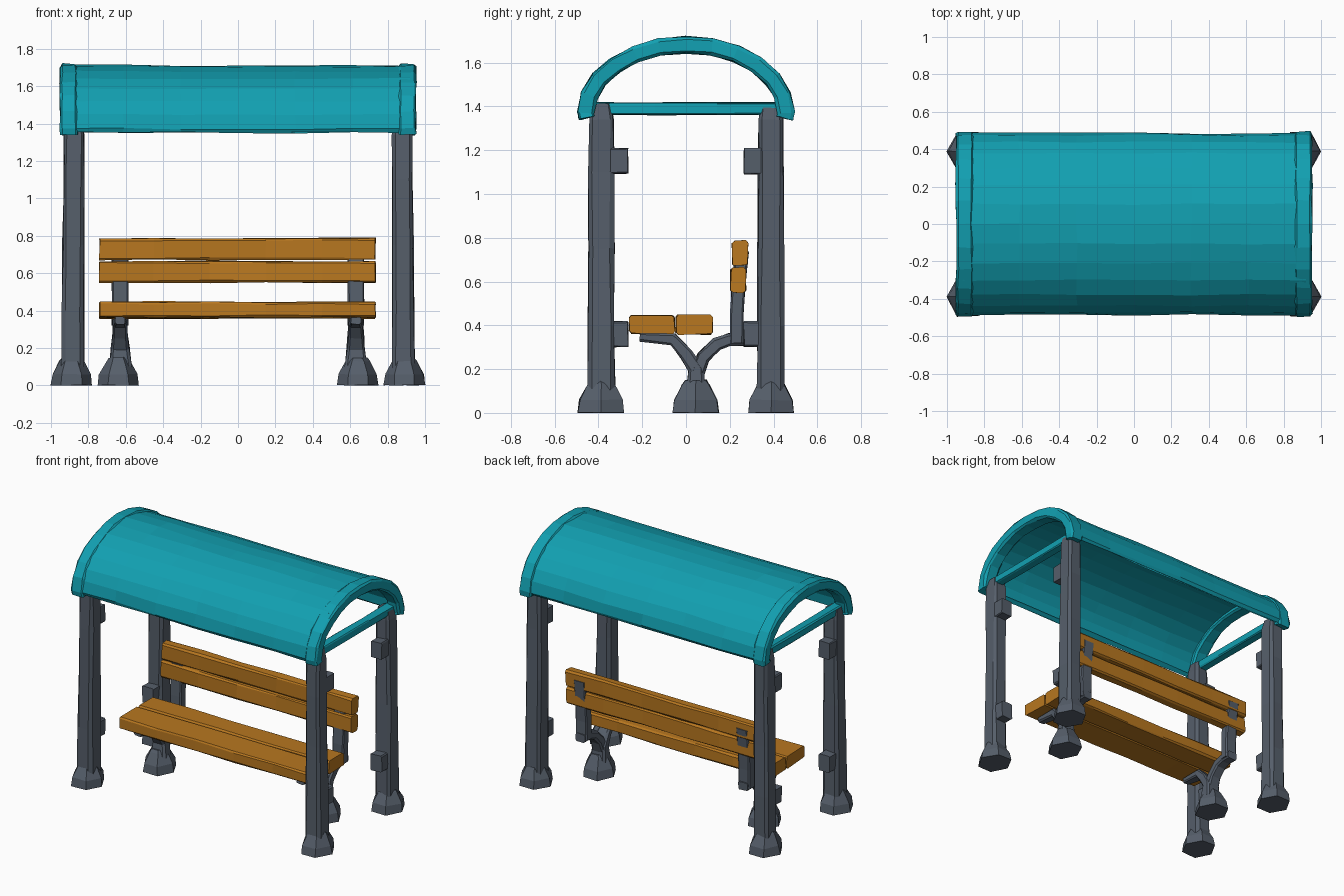
import bpy, math, random
from mathutils import Vector

if "Cube" in bpy.data.objects:
    bpy.data.objects.remove(bpy.data.objects["Cube"])

random.seed(4)


def material(name, rgb):
    m = bpy.data.materials.new(name)
    m.diffuse_color = (*rgb, 1)
    m.use_nodes = True
    m.node_tree.nodes["Principled BSDF"].inputs["Base Color"].default_value = m.diffuse_color
    return m


TEAL = material("teal canopy", (0.006, 0.35, 0.44))
GREY = material("slate grey", (0.092, 0.113, 0.145))
WOOD = material("orange wood", (0.48, 0.185, 0.014))


def loft(name, rings, mat, jitter=0.0):
    """Skin a list of equal-length rings, cap both ends, roughen slightly."""
    n = len(rings[0])
    verts = [Vector(p) + Vector([random.uniform(-jitter, jitter) for _ in range(3)])
             for r in rings for p in r]
    for v in verts:
        v.z = max(v.z, 0)
    faces = []
    for i in range(len(rings) - 1):
        for j in range(n):
            k = (j + 1) % n
            faces.append((i * n + j, i * n + k, (i + 1) * n + k, (i + 1) * n + j))
    faces.append(tuple(reversed(range(n))))
    faces.append(tuple(range((len(rings) - 1) * n, len(rings) * n)))
    me = bpy.data.meshes.new(name)
    me.from_pydata(verts, [], faces)
    me.materials.append(mat)
    import bmesh
    bm = bmesh.new()
    bm.from_mesh(me)
    bmesh.ops.recalc_face_normals(bm, faces=bm.faces)
    bm.to_mesh(me)
    bm.free()
    ob = bpy.data.objects.new(name, me)
    bpy.context.collection.objects.link(ob)
    return ob


def chamfered(w, t, c):
    """Rectangle section with half sizes w, t and cut corners."""
    return [(w - c, -t), (w, c - t), (w, t - c), (w - c, t),
            (c - w, t), (-w, t - c), (-w, c - t), (c - w, -t)]


def sweep(name, path, section, mat, side, jitter=0.0, scales=None):
    """Carry a section along a path; 'side' is the section's first axis."""
    pts = [Vector(p) for p in path]
    side = Vector(side)
    rings = []
    for i, p in enumerate(pts):
        t = (pts[min(i + 1, len(pts) - 1)] - pts[max(i - 1, 0)]).normalized()
        up = t.cross(side).normalized()
        s = scales[i] if scales else 1
        rings.append([p + side * u * s + up * v * s for u, v in section])
    return loft(name, rings, mat, jitter)


def foot(name, x, y):
    """Six-sided tapered footing."""
    rings = []
    for z, r in ((0, 0.11), (0.06, 0.102), (0.13, 0.064), (0.15, 0.05)):
        rings.append([(x + r * math.cos(a * math.pi / 3),
                       y + r * 1.1 * math.sin(a * math.pi / 3), z) for a in range(6)])
    loft(name, rings, GREY, 0.003)


def arch(a, b, z0, low, n=14):
    """Half-ellipse path across the shelter, starting and ending at height low."""
    mid = [(-a * math.cos(math.pi * i / n), z0 + b * math.sin(math.pi * i / n))
           for i in range(n + 1)]
    return [(-a + 0.005, low)] + mid + [(a - 0.005, low)]


X, Y = (1, 0, 0), (0, 1, 0)

# posts, footings and panel clips
for sx, sname in ((-1, "left"), (1, "right")):
    for sy, yname in ((-1, "front"), (1, "back")):
        px, py = sx * 0.885, sy * 0.387
        tag = f"{yname}_{sname}"
        foot(f"{tag}_footing", sx * 0.89, sy * 0.389)
        zs = (0.08, 0.4, 0.75, 1.1, 1.34, 1.41)
        sweep(f"{tag}_post", [(px - sx * 0.006 * z, py, z) for z in zs],
              chamfered(0.058, 0.06, 0.018), GREY, X, 0.004,
              (1.04, 1, 0.98, 0.95, 0.92, 0.7))
        for z in (0.36, 1.15):
            sweep(f"{tag}_panel_clip", [(px, sy * 0.36, z), (px, sy * 0.265, z)],
                  chamfered(0.042, 0.058, 0.006), GREY, X, 0.003)

# canopy shell: thin curved sheet
xs = [-0.92 + 1.84 * i / 6 for i in range(7)]
shell = [(x, 0.02) for x in xs] + [(x, -0.02) for x in reversed(xs)]
sweep("canopy_shell", [(0, y, z) for y, z in arch(0.467, 0.322, 1.37, 1.365)],
      shell, TEAL, X, 0.005)

# canopy end rims and cross bars
for sx, sname in ((-1, "left"), (1, "right")):
    sweep(f"{sname}_canopy_rim",
          [(sx * 0.905, y, z) for y, z in arch(0.457, 0.312, 1.37, 1.347, 12)],
          chamfered(0.047, 0.038, 0.012), TEAL, X, 0.004)
    sweep(f"{sname}_cross_bar",
          [(sx * 0.885, y, 1.39) for y in (-0.42, -0.14, 0.14, 0.42)],
          chamfered(0.032, 0.028, 0.008), TEAL, X, 0.003)


def plank(name, y, z, hy, hz):
    sweep(name, [(x, y, z) for x in (-0.74, -0.45, -0.15, 0.15, 0.45, 0.735)],
          chamfered(hy, hz, 0.01), WOOD, Y, 0.004)


# bench planks
plank("front_seat_plank", -0.155, 0.405, 0.103, 0.041)
plank("rear_seat_plank", 0.037, 0.403, 0.084, 0.044)
plank("lower_back_plank", 0.238, 0.607, 0.034, 0.057)
plank("upper_back_plank", 0.246, 0.729, 0.035, 0.057)

# bench supports: footing, stem with forked arms, backrest upright
for sx, sname in ((-1, "left"), (1, "right")):
    x = sx * 0.63
    foot(f"{sname}_bench_footing", sx * 0.64, 0.045)
    sec = chamfered(0.046, 0.034, 0.012)
    front = [(0.045, 0.1), (0.045, 0.2), (0.0, 0.27), (-0.06, 0.335), (-0.21, 0.347)]
    back = [(0.045, 0.17), (0.08, 0.255), (0.14, 0.315), (0.2, 0.335), (0.27, 0.335)]
    sweep(f"{sname}_bench_front_arm", [(x, y, z) for y, z in front], sec, GREY, X,
          0.003, (1.3, 1.05, 0.9, 0.8, 0.6))
    sweep(f"{sname}_bench_back_arm", [(x, y, z) for y, z in back], sec, GREY, X,
          0.003, (1, 0.9, 0.85, 0.85, 0.8))
    sweep(f"{sname}_backrest_upright",
          [(x, 0.232, 0.32), (x, 0.232, 0.45), (x, 0.24, 0.58), (x, 0.257, 0.74)],
          chamfered(0.044, 0.031, 0.008), GREY, X, 0.002)
